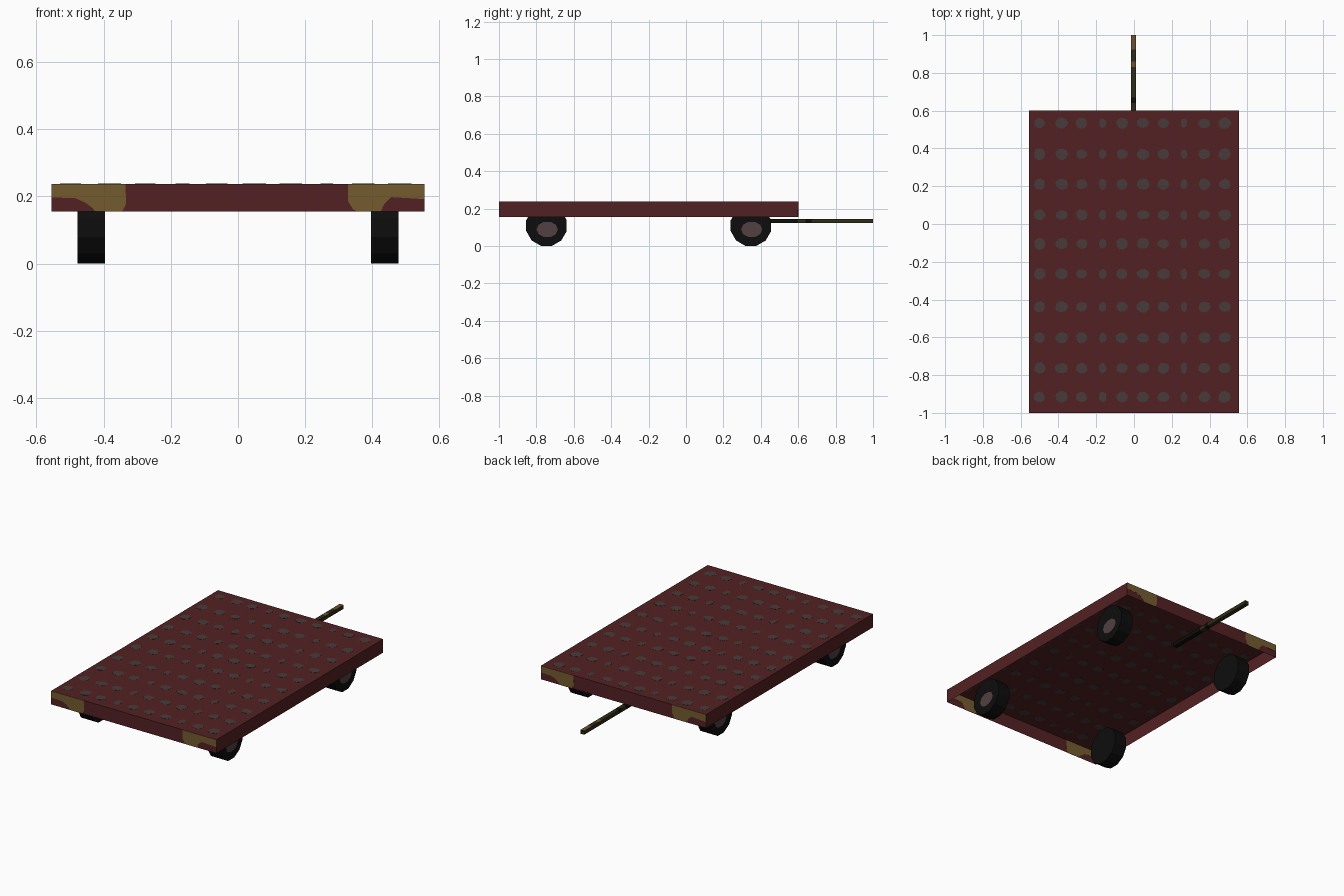
import bpy, bmesh, math, random
from mathutils import Vector

if "Cube" in bpy.data.objects:
    bpy.data.objects.remove(bpy.data.objects["Cube"])

random.seed(3)


def mat(name, r, g, b):
    m = bpy.data.materials.new(name)
    m.diffuse_color = (r, g, b, 1)
    m.use_nodes = True
    m.node_tree.nodes["Principled BSDF"].inputs["Base Color"].default_value = m.diffuse_color
    return m


RED = mat("dark red paint", 0.088, 0.0155, 0.017)
DOT = mat("worn grey", 0.064, 0.043, 0.043)
YELLOW = mat("dull yellow", 0.175, 0.108, 0.028)
RUBBER = mat("black rubber", 0.004, 0.004, 0.004)
HUB = mat("hub grey brown", 0.085, 0.052, 0.052)
OLIVE = mat("dark olive", 0.028, 0.025, 0.008)
BROWN = mat("rust brown", 0.156, 0.085, 0.028)
BLACK = mat("bar black", 0.004, 0.004, 0.003)


def finish(name, bm, *mats):
    bmesh.ops.recalc_face_normals(bm, faces=bm.faces)
    me = bpy.data.meshes.new(name)
    bm.to_mesh(me)
    bm.free()
    for m in mats:
        me.materials.append(m)
    ob = bpy.data.objects.new(name, me)
    bpy.context.collection.objects.link(ob)
    return ob


def prism(bm, pts, vec):
    """Closed prism: outline pts swept along vec."""
    v = Vector(vec)
    a = [bm.verts.new(p) for p in pts]
    b = [bm.verts.new(Vector(p) + v) for p in pts]
    n = len(pts)
    faces = [bm.faces.new(a), bm.faces.new(b[::-1])]
    faces += [bm.faces.new((a[i], b[i], b[(i + 1) % n], a[(i + 1) % n])) for i in range(n)]
    return faces


W, Y0, Y1, Z0, Z1 = 0.555, -1.0, 0.6, 0.155, 0.237
E = 0.0008

# Deck: thin box, open underneath
bm = bmesh.new()
faces = prism(bm, [(-W, Y0, Z0), (W, Y0, Z0), (W, Y1, Z0), (-W, Y1, Z0)], (0, 0, Z1 - Z0))
bmesh.ops.recalc_face_normals(bm, faces=bm.faces)
bmesh.ops.delete(bm, geom=[faces[0]], context='FACES_ONLY')
finish("deck", bm, RED)

# Deck dots: thin discs passing through the sheet
cols = [(-.5, .03), (-.383, .034), (-.277, .03), (-.166, .02), (-.064, .031),
        (.048, .034), (.156, .032), (.264, .018), (.372, .032), (.48, .034)]
rows = [.534, .37, .211, .048, -.104, -.264, -.438, -.602, -.763, -.916]
bm = bmesh.new()
for x, rx in cols:
    for y in rows:
        ry = random.uniform(.025, .032)
        ring = []
        for i in range(9):
            t = math.tau * i / 9
            k = random.uniform(.92, 1.08)
            ring.append((x + rx * k * math.cos(t), y + ry * k * math.sin(t), Z1 - E))
        prism(bm, ring, (0, 0, 2 * E))
finish("deck_dots", bm, DOT)

# Yellow corner patches on front and back skirts
left = [(-W, Z1), (-.335, Z1), (-.333, .178), (-.345, Z0), (-.424, Z0),
        (-.432, .165), (-.455, .182), (-.485, .195), (-W, .197)]
right = [(W, Z1), (.327, Z1), (.328, .185), (.342, .162), (.355, Z0),
         (.425, Z0), (.435, .178), (.455, .198), (W, .192)]
bm = bmesh.new()
for s, y in ((1, Y0), (-1, Y1)):
    for shape in (left, right):
        prism(bm, [(s * x, y - E, z) for x, z in shape], (0, 2 * E, 0))
finish("corner_patches", bm, YELLOW)

# Wheels: twelve-sided drums with a hub plate on the outer side
R, C = 0.112, 0.109
for s, side in ((-1, "left"), (1, "right")):
    for y, end in ((-.746, "front"), (.347, "rear")):
        bm = bmesh.new()
        ring = [(s * .395, y + R * math.cos(math.tau * (i + .5) / 12),
                 C + R * math.sin(math.tau * (i + .5) / 12)) for i in range(12)]
        prism(bm, ring, (s * .082, 0, 0))
        finish(f"{end}_{side}_wheel", bm, RUBBER)
        bm = bmesh.new()
        hub = [(s * .476, y + .004 + .057 * math.cos(math.tau * i / 10),
                .089 + .043 * math.sin(math.tau * i / 10)) for i in range(10)]
        prism(bm, hub, (s * .002, 0, 0))
        finish(f"{end}_{side}_hub", bm, HUB)

# Tow bar: open square tube in coloured lengths (side colour, top colour)
cuts = [.36, .6, .64, .67, .83, .86, .925, 1.0]
looks = [(2, 2), (0, 0), (2, 2), (0, 0), (0, 1), (0, 0), (0, 1)]
xa, xb, za, zb = -.016, .010, .123, .146
bm = bmesh.new()
rings = [[bm.verts.new((x, y, z)) for x, z in ((xa, za), (xb, za), (xb, zb), (xa, zb))]
         for y in cuts]
for a, b, (side, top) in zip(rings, rings[1:], looks):
    for i in range(4):
        j = (i + 1) % 4
        f = bm.faces.new((a[i], a[j], b[j], b[i]))
        f.material_index = top if i == 2 else side
finish("tow_bar", bm, OLIVE, BROWN, BLACK)
